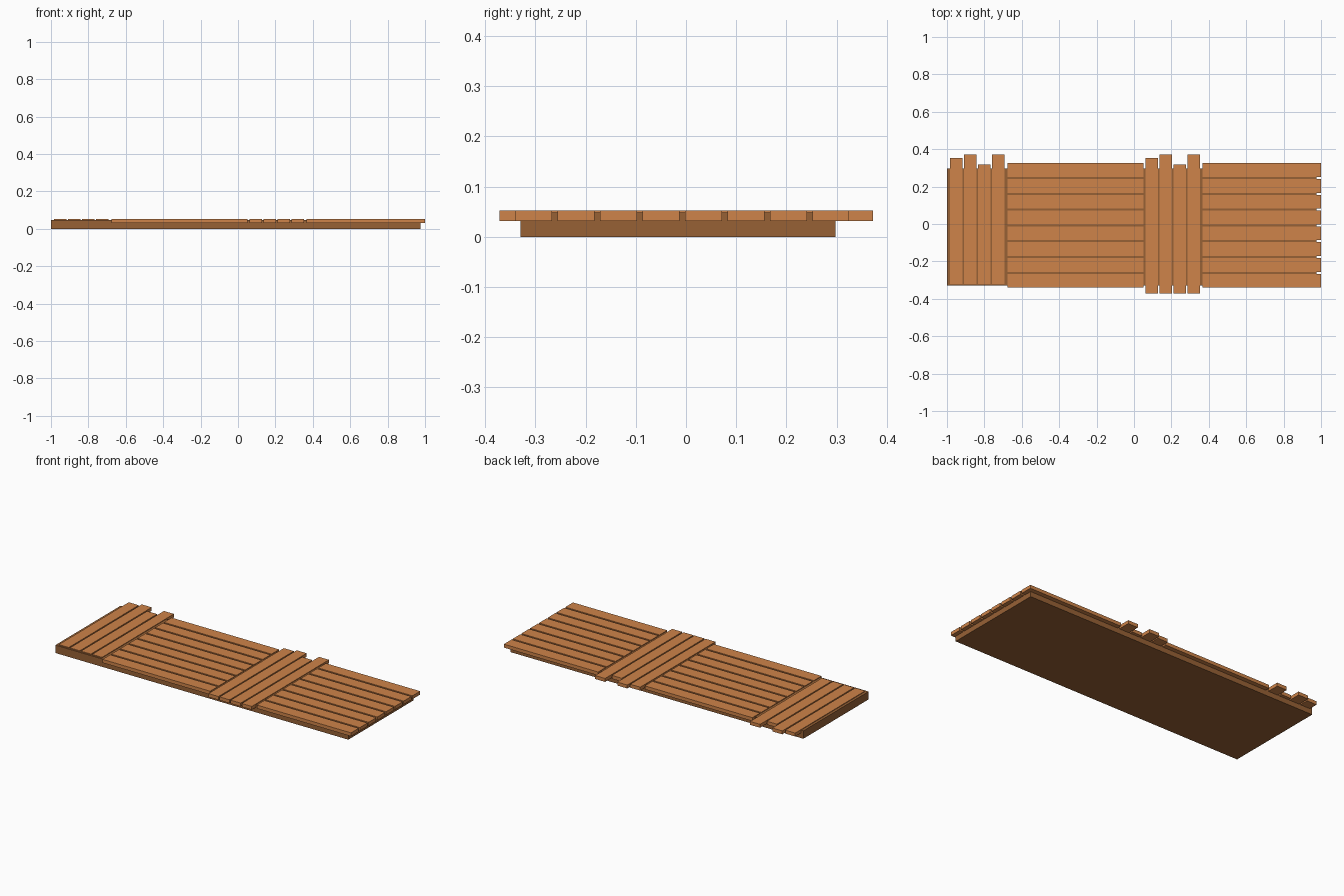
import bpy
import bmesh
from mathutils import Matrix, Vector

if "Cube" in bpy.data.objects:
    bpy.data.objects.remove(bpy.data.objects["Cube"])


def material(name, color):
    m = bpy.data.materials.new(name)
    m.diffuse_color = color
    m.use_nodes = True
    m.node_tree.nodes["Principled BSDF"].inputs["Base Color"].default_value = m.diffuse_color
    return m


plank_mat = material("light_wood", (0.62, 0.23, 0.067, 1))
base_mat = material("dark_wood", (0.31, 0.12, 0.036, 1))


def box(name, x0, x1, y0, y1, z0, z1, mat):
    bm = bmesh.new()
    center = Vector(((x0 + x1) / 2, (y0 + y1) / 2, (z0 + z1) / 2))
    size = (x1 - x0, y1 - y0, z1 - z0)
    bmesh.ops.create_cube(bm, size=1, matrix=Matrix.Diagonal((*size, 1)))
    mesh = bpy.data.meshes.new(name)
    bm.to_mesh(mesh)
    bm.free()
    mesh.materials.append(mat)
    obj = bpy.data.objects.new(name, mesh)
    obj.location = center
    bpy.context.collection.objects.link(obj)
    return obj


Z0, Z1 = 0.031, 0.052

# Solid deck base, the planks are sunk into its top
box("deck_base", -1.0, 0.975, -0.33, 0.298, 0, 0.048, base_mat)

# Two runs of eight lengthwise planks
for run, (x0, x1) in enumerate([(-0.675, 0.05), (0.365, 1.0)]):
    for i in range(8):
        y0 = -0.34 + i * 0.0845
        box(f"long_plank_{run}_{i}", x0, x1, y0, y0 + 0.0735, Z0, Z1, plank_mat)

# Two groups of four uneven crosswise planks
back_ends = [0.354, 0.372, 0.317, 0.372]
for group, (start, front) in enumerate([(-0.984, -0.32), (0.061, -0.371)]):
    for i, back in enumerate(back_ends):
        x0 = start + i * 0.0748
        box(f"cross_plank_{group}_{i}", x0, x0 + 0.067, front, back, Z0, Z1, plank_mat)
